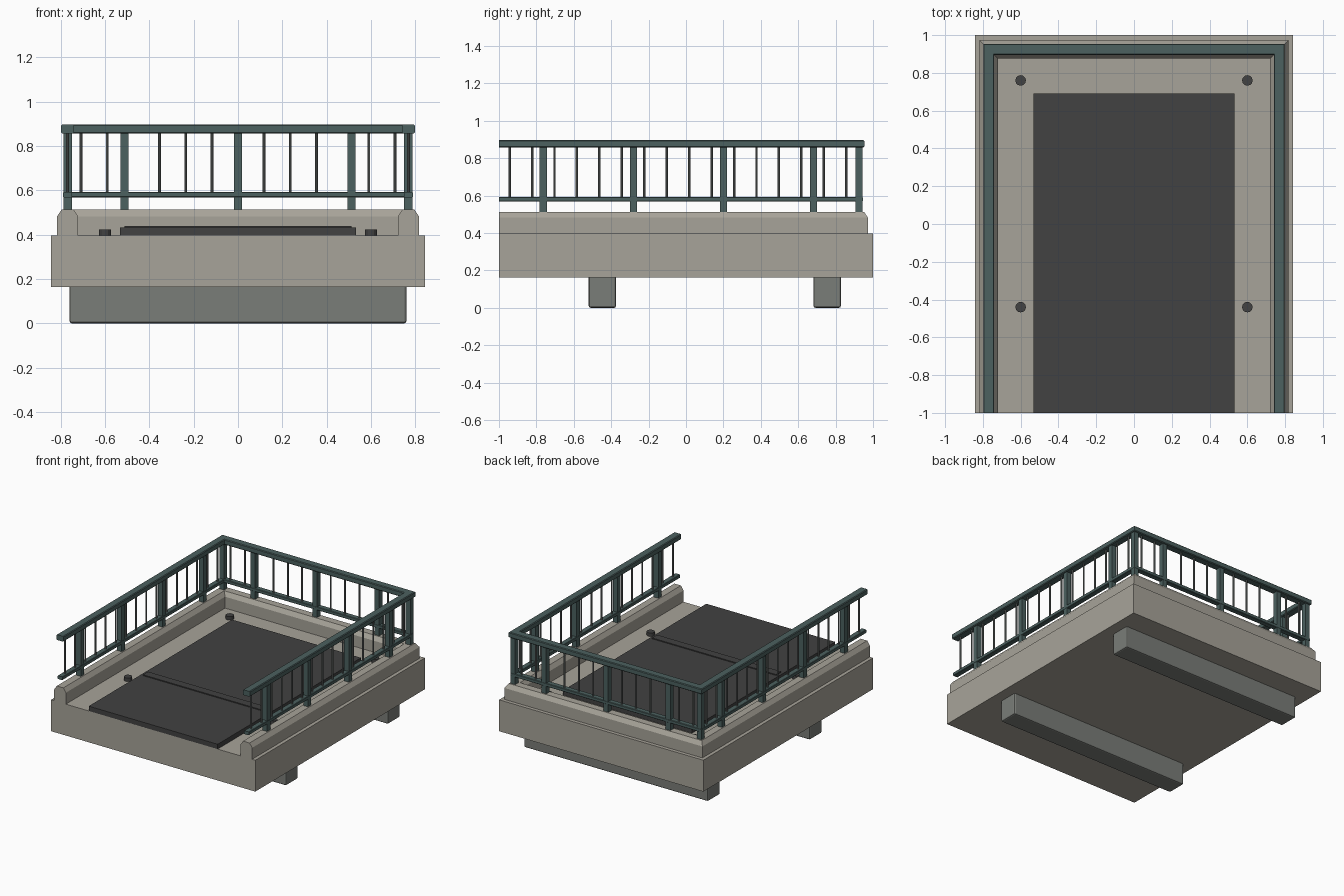
import bpy, bmesh, math

if "Cube" in bpy.data.objects:
    bpy.data.objects.remove(bpy.data.objects["Cube"])


def material(name, rgb):
    m = bpy.data.materials.new(name)
    m.diffuse_color = (*rgb, 1.0)
    m.use_nodes = True
    m.node_tree.nodes["Principled BSDF"].inputs["Base Color"].default_value = m.diffuse_color
    return m


CONCRETE = material("warm concrete", (0.39, 0.37, 0.32))
BEAM = material("grey beam", (0.195, 0.205, 0.188))
RAIL = material("dark teal paint", (0.072, 0.119, 0.115))
BAR = material("grey bar metal", (0.15, 0.165, 0.16))
MAT = material("charcoal", (0.054, 0.054, 0.054))

CX, CY = 0.769, 0.925   # centre line of kerb and railing


def finish(name, bm, mat):
    bmesh.ops.recalc_face_normals(bm, faces=bm.faces)
    me = bpy.data.meshes.new(name)
    bm.to_mesh(me)
    bm.free()
    me.materials.append(mat)
    ob = bpy.data.objects.new(name, me)
    bpy.context.collection.objects.link(ob)
    return ob


def add_box(bm, x0, x1, y0, y1, z0, z1):
    vs = bmesh.ops.create_cube(bm, size=1)["verts"]
    for v in vs:
        v.co = (x1 if v.co.x > 0 else x0, y1 if v.co.y > 0 else y0, z1 if v.co.z > 0 else z0)


def box(name, mat, *dims, bevel=0):
    bm = bmesh.new()
    add_box(bm, *dims)
    if bevel:
        bmesh.ops.bevel(bm, geom=bm.edges[:], offset=bevel, segments=2, profile=0.5, affect='EDGES')
    return finish(name, bm, mat)


def u_sweep(name, mat, profile):
    """Sweep (outward offset, z) profile along left, back and right sides with mitred corners."""
    bm = bmesh.new()
    rings = []
    for sx, back in ((-1, False), (-1, True), (1, True), (1, False)):
        rings.append([bm.verts.new((sx * (CX + d), CY + d if back else -1, z)) for d, z in profile])
    n = len(profile)
    for a, b in zip(rings, rings[1:]):
        for i in range(n):
            j = (i + 1) % n
            bm.faces.new((a[i], a[j], b[j], b[i]))
    bm.faces.new(rings[0])
    bm.faces.new(rings[-1])
    return finish(name, bm, mat)


def bar_profile(w, z0, z1, c):
    return [(-w + c, z0), (w - c, z0), (w, z0 + c), (w, z1 - c),
            (w - c, z1), (-w + c, z1), (-w, z1 - c), (-w, z0 + c)]


# Slab and chamfered kerb
box("deck_slab", CONCRETE, -0.843, 0.843, -1, 1, 0.163, 0.397)
u_sweep("kerb", CONCRETE, [(-0.048, 0.395), (0.048, 0.395), (0.048, 0.482),
                           (0.027, 0.513), (-0.027, 0.513), (-0.048, 0.482)])

# Support beams
for i, y in enumerate((-0.447, 0.755)):
    box(f"support_beam_{i + 1}", BEAM, -0.76, 0.76, y - 0.073, y + 0.073, 0, 0.175, bevel=0.01)

# Road surface with cross joint strip
box("road_surface", MAT, -0.532, 0.532, -1, 0.69, 0.395, 0.433)
box("joint_strip", MAT, -0.512, 0.512, -0.39, -0.33, 0.43, 0.44)

# Drain studs
bm = bmesh.new()
for x in (-0.6, 0.6):
    for y in (-0.44, 0.76):
        r = bmesh.ops.create_cone(bm, cap_ends=True, segments=12, radius1=0.028, radius2=0.028, depth=0.028)
        bmesh.ops.translate(bm, verts=r["verts"], vec=(x, y, 0.409))
finish("drain_studs", bm, MAT)

# Top and bottom rails
u_sweep("top_rail", RAIL, bar_profile(0.029, 0.857, 0.897, 0.005))
u_sweep("bottom_rail", RAIL, bar_profile(0.02, 0.568, 0.593, 0.003))

# Posts
side_posts = (-0.763, -0.281, 0.2, 0.682, CY)
back_posts = (-0.512, 0, 0.512)
spots = [(s * CX, y) for y in side_posts for s in (-1, 1)] + [(x, CY) for x in back_posts]
bm = bmesh.new()
for x, y in spots:
    add_box(bm, x - 0.019, x + 0.019, y - 0.019, y + 0.019, 0.508, 0.86)
finish("railing_posts", bm, RAIL)

# Thin balusters, left out where a post stands
bars = []
for i in range(16):
    y = -0.943 + i * 0.12
    if all(abs(y - p) > 0.05 for p in side_posts):
        bars += [(-CX, y), (CX, y)]
for i in range(-6, 7):
    x = i * 0.118
    if all(abs(x - p) > 0.05 for p in back_posts):
        bars.append((x, CY))
bm = bmesh.new()
for x, y in bars:
    r = bmesh.ops.create_cone(bm, cap_ends=True, segments=8, radius1=0.0065, radius2=0.0065, depth=0.275)
    bmesh.ops.translate(bm, verts=r["verts"], vec=(x, y, 0.724))
finish("balusters", bm, BAR)
